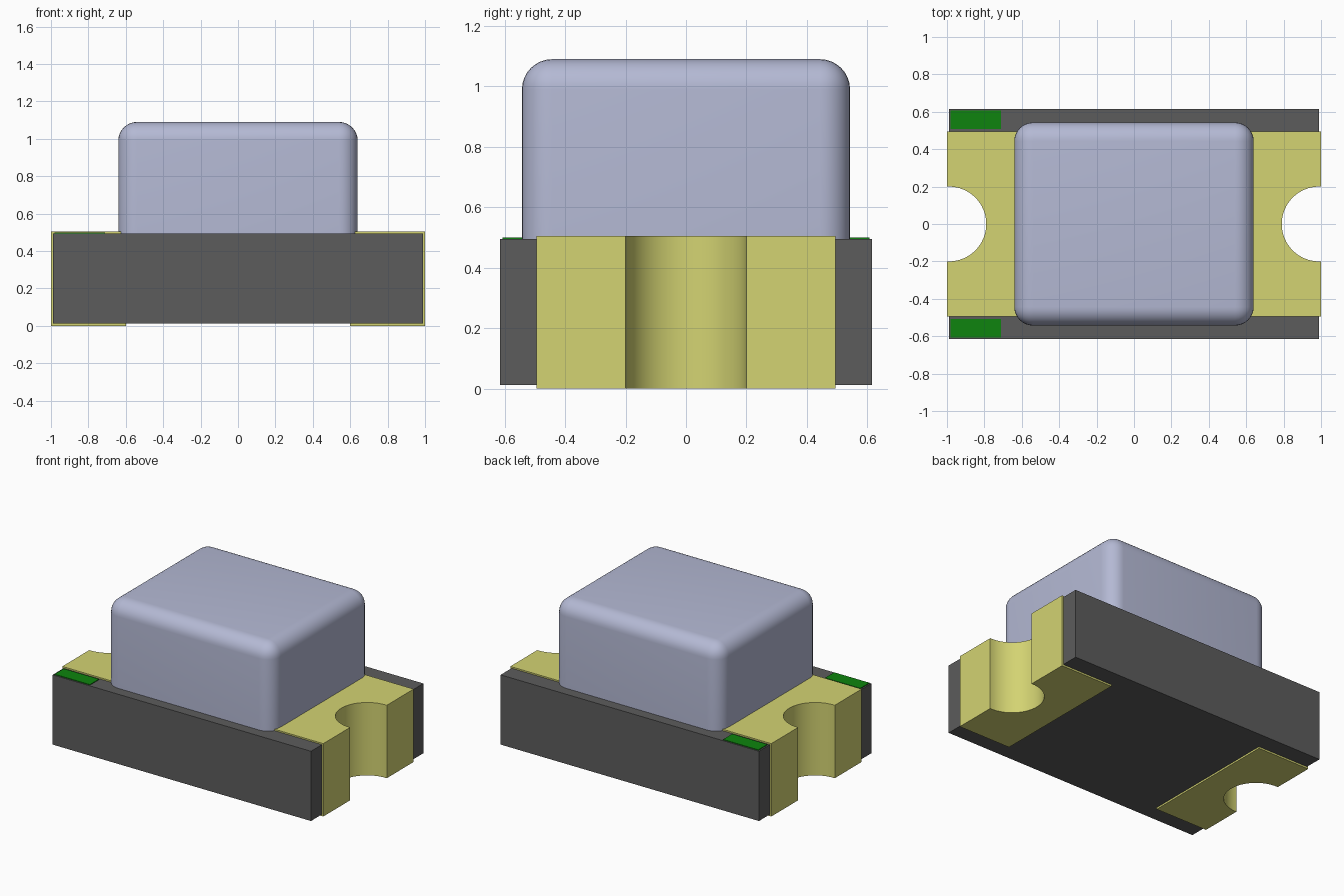
import bpy, bmesh, math

if "Cube" in bpy.data.objects:
    bpy.data.objects.remove(bpy.data.objects["Cube"])


def material(name, rgb):
    """Flat colour given as sRGB 0-255, stored as linear."""
    m = bpy.data.materials.new(name)
    lin = [((c / 255 + 0.055) / 1.055) ** 2.4 for c in rgb]
    m.diffuse_color = (*lin, 1)
    m.use_nodes = True
    m.node_tree.nodes["Principled BSDF"].inputs["Base Color"].default_value = m.diffuse_color
    return m


GOLD = material("gold_plating", (211, 211, 114))
DARK = material("dark_substrate", (92, 92, 92))
LENS = material("pale_lens", (180, 185, 212))
GREEN = material("green_mark", (14, 132, 14))


def prism(name, outline, z0, z1, mat):
    """Extrude a counter-clockwise outline from z0 to z1."""
    bm = bmesh.new()
    face = bm.faces.new([bm.verts.new((x, y, z0)) for x, y in outline])
    top = bmesh.ops.extrude_face_region(bm, geom=[face])["geom"]
    verts = [v for v in top if isinstance(v, bmesh.types.BMVert)]
    bmesh.ops.translate(bm, verts=verts, vec=(0, 0, z1 - z0))
    bmesh.ops.recalc_face_normals(bm, faces=bm.faces)
    mesh = bpy.data.meshes.new(name)
    bm.to_mesh(mesh)
    bm.free()
    mesh.materials.append(mat)
    ob = bpy.data.objects.new(name, mesh)
    bpy.context.collection.objects.link(ob)
    return ob


def smooth(ob):
    bpy.ops.object.select_all(action='DESELECT')
    ob.select_set(True)
    bpy.context.view_layer.objects.active = ob
    bpy.ops.object.shade_smooth_by_angle(angle=math.radians(30))


def rect(x0, x1, y0, y1):
    return [(x0, y0), (x1, y0), (x1, y1), (x0, y1)]


def notch(radius, n=32):
    """Half circle cut into the right end, from low y to high y."""
    angles = [math.pi * (1.5 - i / n) for i in range(n + 1)]
    return [(0.99 + radius * math.cos(a), radius * math.sin(a)) for a in angles]


def turned(points):
    return [(-x, -y) for x, y in points]


# Substrate with a half-round notch at each end
half = [(0.99, -0.615)] + notch(0.21) + [(0.99, 0.615)]
smooth(prism("substrate", half + turned(half), 0.012, 0.495, DARK))

# Gold terminals wrapping both ends
end = ([(0.6, -0.495), (1.0, -0.495), (1.0, -0.2)] + notch(0.2)
       + [(1.0, 0.2), (1.0, 0.495), (0.6, 0.495)])
smooth(prism("terminal_right", end, 0, 0.505, GOLD))
smooth(prism("terminal_left", turned(end), 0, 0.505, GOLD))

# Polarity marks on the left corners
for side, y0, y1 in (("front", -0.608, -0.508), ("back", 0.508, 0.608)):
    prism("polarity_mark_" + side, rect(-0.98, -0.71, y0, y1), 0.494, 0.5, GREEN)

# Lens with rounded upright and top edges
lens = prism("lens", rect(-0.64, 0.64, -0.543, 0.543), 0.495, 1.09, LENS)
bm = bmesh.new()
bm.from_mesh(lens.data)
edges = [e for e in bm.edges if max(v.co.z for v in e.verts) > 0.6]
bmesh.ops.bevel(bm, geom=edges, offset=0.1, segments=8, profile=0.5,
                affect='EDGES')
bm.to_mesh(lens.data)
bm.free()
smooth(lens)
